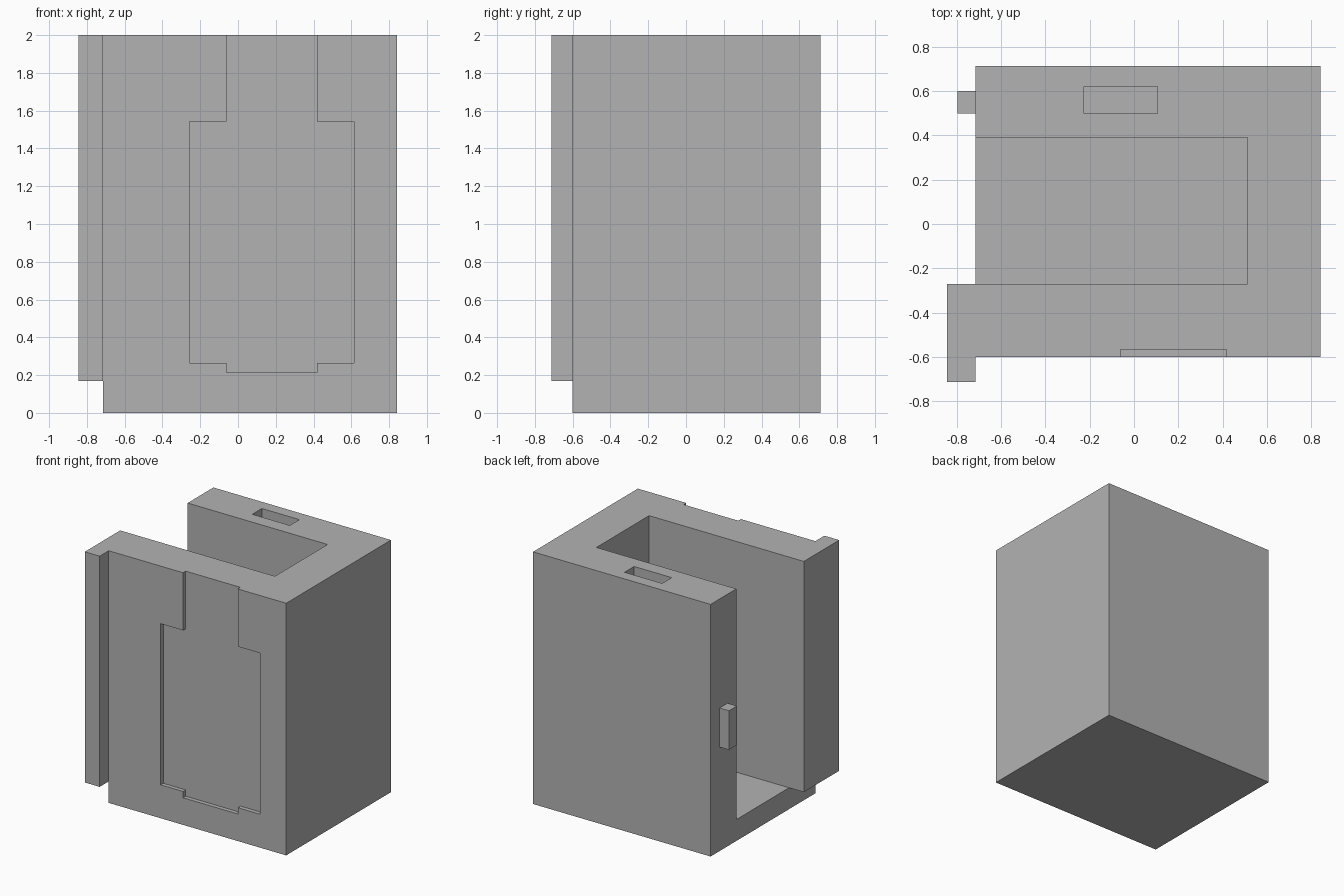
import bpy
import bmesh
from mathutils import Vector

cube = bpy.data.objects.get("Cube")
if cube:
    bpy.data.objects.remove(cube, do_unlink=True)

grey = bpy.data.materials.new("plain grey")
grey.use_nodes = True
colour = (0.45, 0.45, 0.45, 1)
grey.diffuse_color = colour
grey.node_tree.nodes["Principled BSDF"].inputs["Base Color"].default_value = colour


def prism(name, outline, low, high, axis="z"):
    """Extrude an outline: xy points along z, or xz points along y."""
    def place(p, d):
        return Vector((p[0], p[1], d)) if axis == "z" else Vector((p[0], d, p[1]))
    bm = bmesh.new()
    face = bm.faces.new([bm.verts.new(place(p, low)) for p in outline])
    grown = bmesh.ops.extrude_face_region(bm, geom=[face])["geom"]
    move = place((0, 0), high - low)
    bmesh.ops.translate(bm, vec=move, verts=[v for v in grown if isinstance(v, bmesh.types.BMVert)])
    bmesh.ops.recalc_face_normals(bm, faces=bm.faces)
    mesh = bpy.data.meshes.new(name)
    bm.to_mesh(mesh)
    bm.free()
    mesh.materials.append(grey)
    obj = bpy.data.objects.new(name, mesh)
    bpy.context.collection.objects.link(obj)
    return obj


def box(name, x, y, z):
    corners = [(x[0], y[0]), (x[1], y[0]), (x[1], y[1]), (x[0], y[1])]
    return prism(name, corners, z[0], z[1])


def combine(target, tool, operation):
    """Join or cut with a tool shape, then discard the tool."""
    mod = target.modifiers.new(tool.name, "BOOLEAN")
    mod.object = tool
    mod.operation = operation
    mod.solver = "EXACT"
    bpy.context.view_layer.objects.active = target
    bpy.ops.object.modifier_apply(modifier=mod.name)
    bpy.data.objects.remove(tool, do_unlink=True)


LEFT, FRONT, FLOOR, TOP = -0.715, -0.6, 0.17, 2.0
housing = box("housing", (LEFT, 0.843), (FRONT, 0.713), (0, TOP))

# Front wall lip that wraps round the open side
lip = prism("lip", [(-0.845, -0.713), (LEFT, -0.713), (LEFT, -0.5),
                    (-0.6, -0.5), (-0.6, -0.27), (-0.845, -0.27)], FLOOR, TOP)
combine(housing, lip, "UNION")

# Locating peg on the open side
peg = box("peg", (-0.797, -0.65), (0.5, 0.6), (0.825, 1.135))
combine(housing, peg, "UNION")

# Main channel, open at the top and one side
channel = box("channel", (-1, 0.513), (-0.27, 0.39), (FLOOR, 2.2))
combine(housing, channel, "DIFFERENCE")

# Slot in the top of the back wall
slot = box("slot", (-0.225, 0.105), (0.5, 0.62), (1.9, 2.2))
combine(housing, slot, "DIFFERENCE")

# Shallow stepped recess in the front, symmetric about its own middle
middle, half_neck, half_body = 0.178, 0.24, 0.436
half = [(half_neck, 0.215), (half_neck, 0.265), (half_body, 0.265),
        (half_body, 1.543), (half_neck, 1.543), (half_neck, 2.2)]
outline = [(middle + x, z) for x, z in half] + [(middle - x, z) for x, z in reversed(half)]
recess = prism("recess", outline, -0.8, -0.567, axis="y")
combine(housing, recess, "DIFFERENCE")
